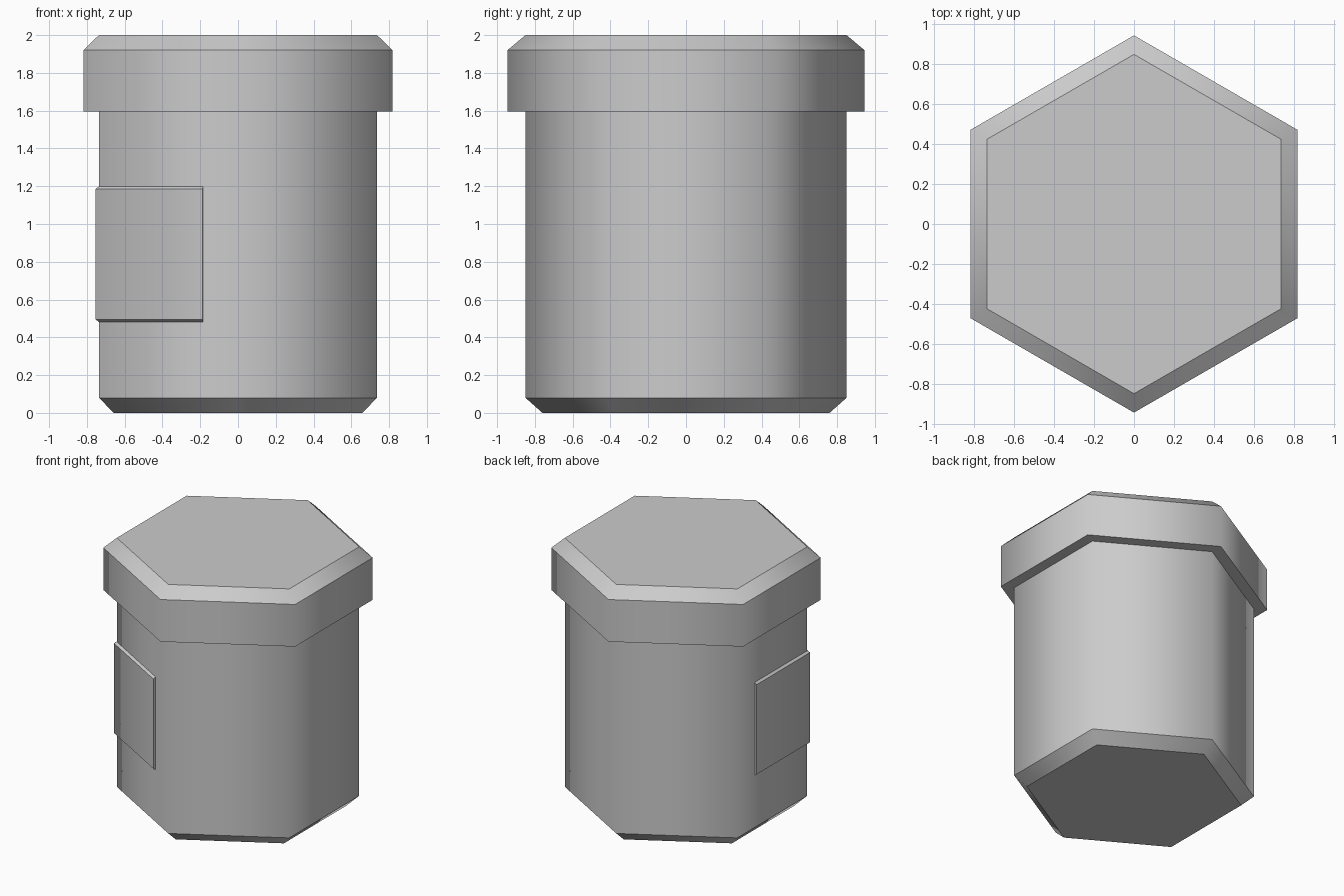
import bpy
import bmesh
import math
from mathutils import Vector

if "Cube" in bpy.data.objects:
    bpy.data.objects.remove(bpy.data.objects["Cube"])

SIDES = 6
BODY_R = 0.85


def material(name, color):
    mat = bpy.data.materials.new(name)
    mat.use_nodes = True
    mat.diffuse_color = color
    mat.node_tree.nodes["Principled BSDF"].inputs["Base Color"].default_value = color
    return mat


grey = material("light grey", (0.6, 0.6, 0.6, 1))


def corner(index, radius, z=0.0):
    a = math.radians(90) + index * math.tau / SIDES
    return Vector((radius * math.cos(a), radius * math.sin(a), z))


def finish(name, bm, is_soft):
    """Smooth the walls round the corners, keep every other edge crisp."""
    bmesh.ops.recalc_face_normals(bm, faces=bm.faces)
    for f in bm.faces:
        f.smooth = True
    for e in bm.edges:
        e.smooth = is_soft(e)
    mesh = bpy.data.meshes.new(name)
    bm.to_mesh(mesh)
    bm.free()
    mesh.materials.append(grey)
    obj = bpy.data.objects.new(name, mesh)
    bpy.context.collection.objects.link(obj)
    return obj


def prism(name, profile):
    """Closed hexagonal solid from (radius, height) steps."""
    bm = bmesh.new()
    rings = [[bm.verts.new(corner(i, r, z)) for i in range(SIDES)] for r, z in profile]
    for low, high in zip(rings, rings[1:]):
        for i in range(SIDES):
            j = (i + 1) % SIDES
            bm.faces.new((low[i], low[j], high[j], high[i]))
    bm.faces.new(rings[0])
    bm.faces.new(rings[-1])
    return finish(name, bm, lambda e: abs(e.verts[0].co.z - e.verts[1].co.z) > 0.01)


def wrap_label(name, low, high, thickness, slope):
    """Plate folded round the front right corner, with sloped top and bottom rims."""
    def path(radius):
        a, b, c = (corner(i, radius) for i in (1, 2, 3))
        return [b.lerp(a, 0.75), b, b.lerp(c, 0.75)]

    inner = path(BODY_R - 0.002)
    outer = path(BODY_R + thickness)
    bm = bmesh.new()
    # cross-section corners: inner low, outer low, outer high, inner high
    section = ((inner, low), (outer, low + slope), (outer, high - slope), (inner, high))
    rows = [[bm.verts.new((p[k].x, p[k].y, z)) for p, z in section] for k in range(3)]
    for a, b in zip(rows, rows[1:]):
        for i in range(4):
            j = (i + 1) % 4
            bm.faces.new((a[i], a[j], b[j], b[i]))
    bm.faces.new(rows[0])
    bm.faces.new(rows[-1])
    fold = set(rows[1])
    return finish(name, bm, lambda e: all(v in fold for v in e.verts)
                  and abs(e.verts[0].co.z - e.verts[1].co.z) > 0.1)


# Bottle body with chamfered foot
prism("bottle_body", [(0.76, 0), (BODY_R, 0.08), (BODY_R, 1.65)])

# Wider lid with chamfered top
prism("bottle_lid", [(0.945, 1.595), (0.945, 1.92), (BODY_R, 2.0)])

# Raised label folded over one corner
wrap_label("label", 0.48, 1.2, 0.02, 0.014)
